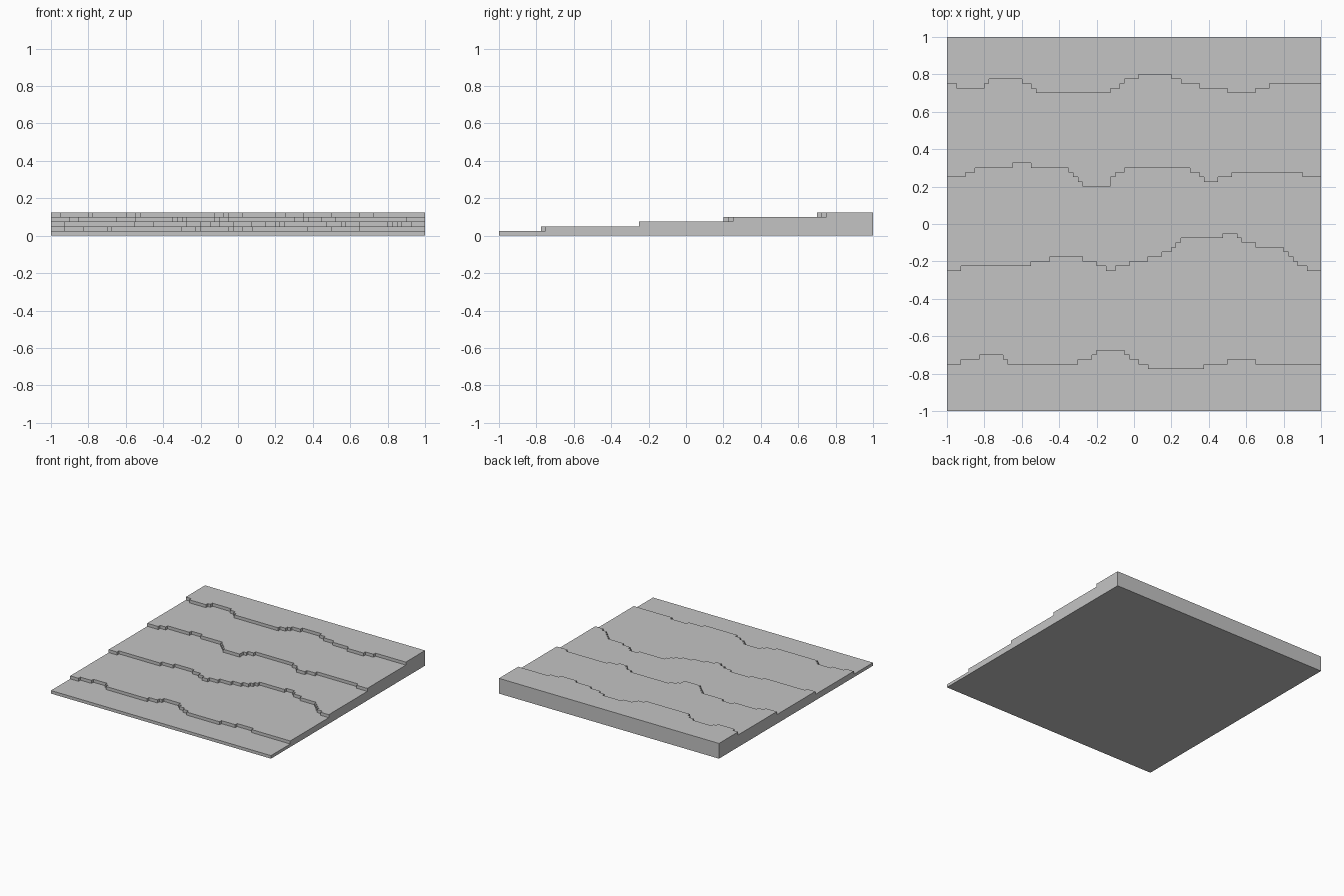
import bpy
import bmesh

cube = bpy.data.objects.get("Cube")
if cube:
    bpy.data.objects.remove(cube, do_unlink=True)

CELL = 0.025  # plan grid spacing, also the height of one terrace

# Each terrace edge is a walk from left to right: a starting y, then run
# lengths in cells. A positive run ends with a step back, a negative run
# with a step forward; a zero run deepens the step before it.
EDGES = [
    (-0.75, [3, 4, -5, -1, 15, 3, 1, -6, -1, -2, -2, 12, 5, -6, 14]),
    (-0.25, [3, 15, 4, -7, -3, -2, 2, 3, 4, 3, 2, 1, 1, 9,
             -3, -1, -3, -6, -1, -1, -1, -2, 3]),
    (0.25, [4, 2, 8, -4, -8, -1, -1, -1, 6, 0, 1, 2,
            -14, -2, -1, 3, 3, -15, 4]),
    (0.75, [-2, 6, 1, -7, -2, -1, 16, 2, 1, 3,
            -7, -2, -4, -6, 6, 3, 11]),
]


def walk(start_y, runs):
    """Turn run lengths into the stepped plan line of a terrace edge."""
    x, y, points = -1.0, start_y, []
    for run in runs:
        if run:
            points.append((x, y))
            x += abs(run) * CELL
            points.append((x, y))
        y += CELL if run >= 0 else -CELL
    return points


def row(bm, points, z):
    return [bm.verts.new((x, y, z)) for x, y in points]


# Plan lines from front wall to back wall
lines = [[(-1, -1), (1, -1)]]
lines += [walk(y, runs) for y, runs in EDGES]
lines.append([(-1, 1), (1, 1)])

# Lower and upper vertex rows of every riser; the back wall drops to the floor
bm = bmesh.new()
risers = []
for i, line in enumerate(lines):
    top = (i + 1) * CELL if i < len(lines) - 1 else 0
    risers.append((row(bm, line, i * CELL), row(bm, line, top)))

for i, (low, high) in enumerate(risers):
    # Vertical riser faces
    for j in range(len(low) - 1):
        bm.faces.new((low[j], low[j + 1], high[j + 1], high[j]))
    # Flat tread to the next riser; the last one closes the underside
    following = risers[(i + 1) % len(risers)][0]
    bm.faces.new(high + following[::-1])

# Stepped side walls
for end in (0, -1):
    bm.faces.new([r[end] for pair in risers for r in pair])

bmesh.ops.recalc_face_normals(bm, faces=bm.faces)
mesh = bpy.data.meshes.new("terraced_slope")
bm.to_mesh(mesh)
bm.free()

# Plain grey material
grey = bpy.data.materials.new("plain_grey")
grey.use_nodes = True
colour = (0.55, 0.55, 0.55, 1)
grey.diffuse_color = colour
grey.node_tree.nodes["Principled BSDF"].inputs["Base Color"].default_value = colour
mesh.materials.append(grey)

slope = bpy.data.objects.new("terraced_slope", mesh)
bpy.context.collection.objects.link(slope)
